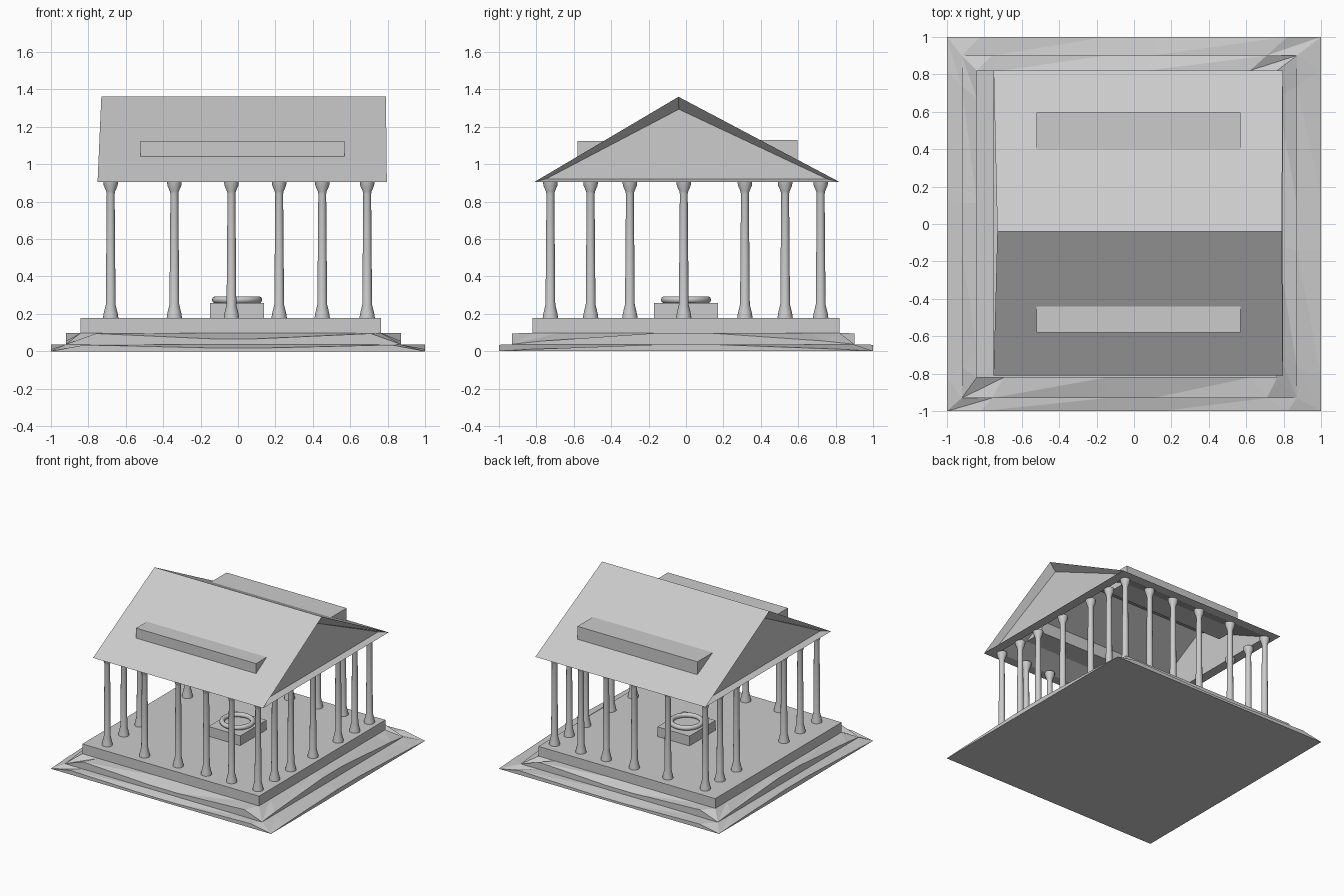
import bpy, bmesh, math

if "Cube" in bpy.data.objects:
    bpy.data.objects.remove(bpy.data.objects["Cube"])

stone = bpy.data.materials.new("pale_stone")
stone.diffuse_color = (0.6, 0.6, 0.6, 1)
stone.use_nodes = True
stone.node_tree.nodes["Principled BSDF"].inputs["Base Color"].default_value = stone.diffuse_color


def finish(name, bm):
    bmesh.ops.recalc_face_normals(bm, faces=bm.faces)
    me = bpy.data.meshes.new(name)
    bm.to_mesh(me)
    bm.free()
    me.materials.append(stone)
    ob = bpy.data.objects.new(name, me)
    bpy.context.collection.objects.link(ob)
    return ob


def box(name, x0, x1, y0, y1, z0, z1):
    bm = bmesh.new()
    bmesh.ops.create_cube(bm, size=1)
    for v in bm.verts:
        v.co = ((x0 + x1) / 2 + v.co.x * (x1 - x0),
                (y0 + y1) / 2 + v.co.y * (y1 - y0),
                (z0 + z1) / 2 + v.co.z * (z1 - z0))
    return finish(name, bm)


def smooth(ob, deg=40):
    bpy.ops.object.select_all(action='DESELECT')
    ob.select_set(True)
    bpy.context.view_layer.objects.active = ob
    bpy.ops.object.shade_smooth_by_angle(angle=math.radians(deg))


# Worn steps: the outer edge height varies along each side, corners slope down
def worn_step(name, outer, inner, z0, z1):
    ts = (0, 0.09, 0.43, 0.57, 0.91)
    front = (0.02, 0.95, 0.5, 0.5, 0.95)
    side = (0.02, 0.3, 1, 1, 0.3)

    def ring(rect):
        x0, x1, y0, y1 = rect
        c = [(x0, y0), (x1, y0), (x1, y1), (x0, y1)]
        return [(a[0] + (b[0] - a[0]) * t, a[1] + (b[1] - a[1]) * t)
                for a, b in zip(c, c[1:] + c[:1]) for t in ts]

    hs = (front + side) * 2
    bm = bmesh.new()
    low = [bm.verts.new((x, y, z0)) for x, y in ring(outer)]
    edge = [bm.verts.new((x, y, z0 + (z1 - z0) * h)) for (x, y), h in zip(ring(outer), hs)]
    top = [bm.verts.new((x, y, z1)) for x, y in ring(inner)]
    n = len(low)
    for i in range(n):
        j = (i + 1) % n
        bm.faces.new((low[i], low[j], edge[j], edge[i]))
        bm.faces.new((edge[i], edge[j], top[j]))
        bm.faces.new((edge[i], top[j], top[i]))
    bm.faces.new(top)
    bm.faces.new(low[::-1])
    return finish(name, bm)


r1 = (-1, 1, -1, 1)
r2 = (-0.92, 0.87, -0.93, 0.90)
r3 = (-0.84, 0.765, -0.82, 0.82)
worn_step("lower_step", r1, r2, 0, 0.036)
worn_step("middle_step", r2, r3, 0.036, 0.098)
box("platform", *r3, 0.09, 0.178)

# Central altar with a ring on top
box("altar_block", -0.15, 0.14, -0.17, 0.17, 0.178, 0.258)
bpy.ops.mesh.primitive_torus_add(major_segments=32, minor_segments=10, major_radius=0.115,
                                 minor_radius=0.019, location=(-0.005, 0, 0.275))
ring_ob = bpy.context.object
ring_ob.name = "altar_ring"
ring_ob.data.materials.append(stone)
smooth(ring_ob)

# Columns: turned profile, placed around the platform with a gap on the left side
profile = [(0.041, 0.178), (0.038, 0.2), (0.026, 0.25), (0.021, 0.84), (0.024, 0.855),
           (0.037, 0.885), (0.04, 0.91)]


def column(x, y):
    bm = bmesh.new()
    n = 12
    rings = [[bm.verts.new((x + r * math.cos(2 * math.pi * i / n),
                            y + r * math.sin(2 * math.pi * i / n), z)) for i in range(n)]
             for r, z in profile]
    for a, b in zip(rings, rings[1:]):
        for i in range(n):
            bm.faces.new((a[i], a[(i + 1) % n], b[(i + 1) % n], b[i]))
    bm.faces.new(rings[0])
    bm.faces.new(rings[-1])
    smooth(finish("column", bm))


xs = (-0.68, -0.34, -0.035, 0.22, 0.45, 0.69)
ys = (-0.725, -0.51, -0.30, -0.012, 0.315, 0.53, 0.72)
for x in xs:
    for y in ys:
        entrance = x == xs[0] and y == ys[3]
        if (x in (xs[0], xs[-1]) or y in (ys[0], ys[-1])) and not entrance:
            column(x, y)

# Gabled roof: recessed gable panels and a hollow underside
bm = bmesh.new()
ends = []
for xe, xr in ((-0.75, -0.73), (0.795, 0.79)):
    ends.append([bm.verts.new(p) for p in
                 ((xe, -0.81, 0.905), (xe, 0.82, 0.905), (xr, -0.04, 1.36))])
a, b = ends
bm.faces.new((a[0], b[0], b[2], a[2]))
bm.faces.new((a[1], a[2], b[2], b[1]))
bottom = bm.faces.new((a[0], a[1], b[1], b[0]))
gables = [bm.faces.new(a), bm.faces.new(b)]
bmesh.ops.recalc_face_normals(bm, faces=bm.faces)
bmesh.ops.inset_individual(bm, faces=gables, thickness=0.066, depth=-0.05)
bmesh.ops.inset_individual(bm, faces=[bottom], thickness=0.11)
c = sorted(bottom.verts, key=lambda v: (v.co.x > 0, v.co.y))
bmesh.ops.delete(bm, geom=[bottom], context='FACES_ONLY')
p = bm.verts.new((c[0].co.x, -0.04, 1.29))
q = bm.verts.new((c[2].co.x, -0.04, 1.29))
for f in ((c[0], c[2], q, p), (c[1], p, q, c[3]), (c[0], p, c[1]), (c[2], c[3], q)):
    bm.faces.new(f)
finish("roof", bm)

# Long blocks set into both roof slopes
box("front_roof_block", -0.52, 0.57, -0.58, -0.40, 0.99, 1.123)
box("back_roof_block", -0.52, 0.57, 0.38, 0.595, 0.99, 1.13)
